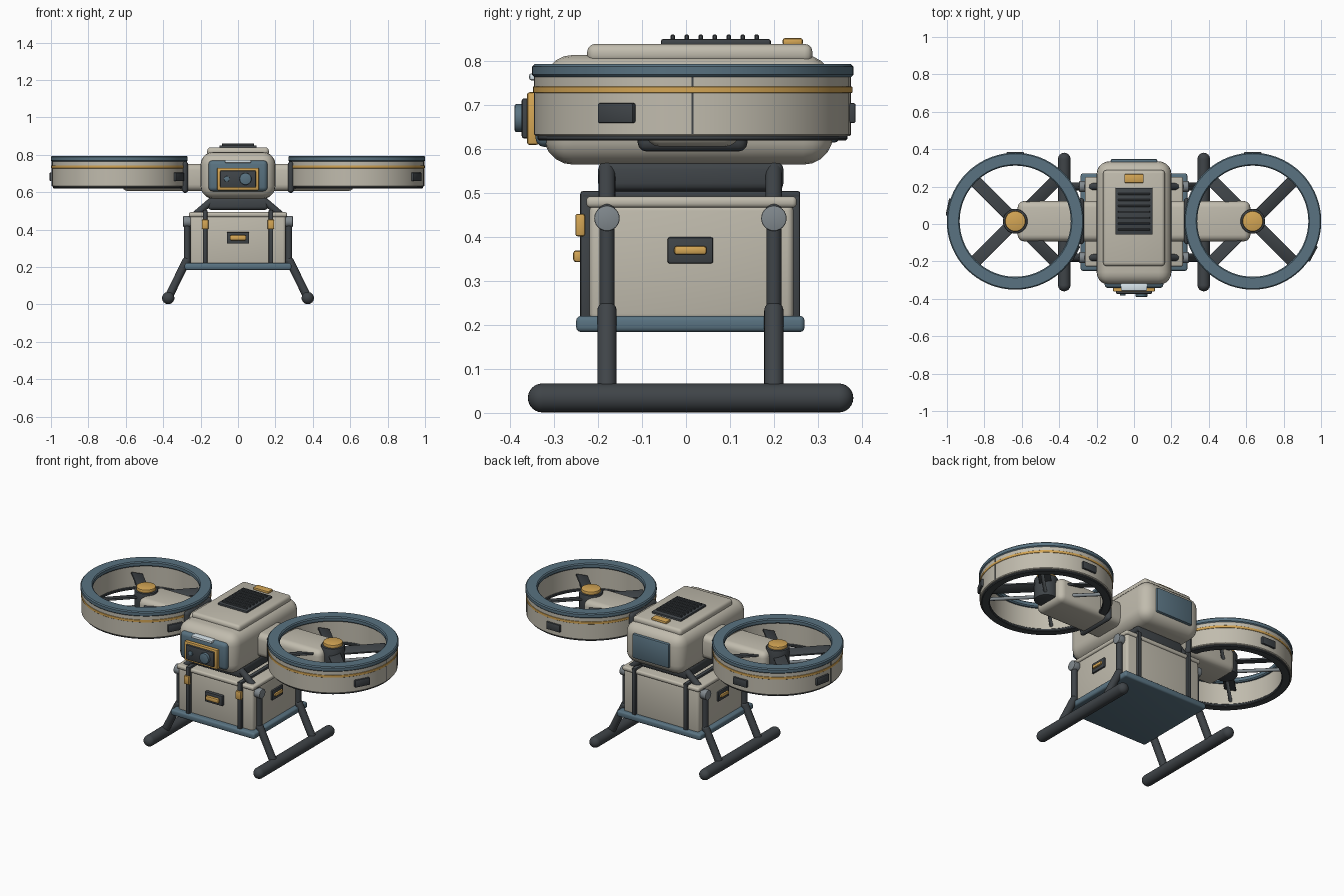
import bpy, bmesh, math
from mathutils import Vector, Matrix

if "Cube" in bpy.data.objects:
    bpy.data.objects.remove(bpy.data.objects["Cube"])

CY = 0.015  # shared centre line in y


def mat(name, c):
    m = bpy.data.materials.new(name)
    m.diffuse_color = (*c, 1)
    m.use_nodes = True
    m.node_tree.nodes["Principled BSDF"].inputs["Base Color"].default_value = m.diffuse_color
    return m


SHELL = mat("shell", (0.53, 0.50, 0.42))
BLUE = mat("blue_trim", (0.10, 0.17, 0.22))
DARK = mat("dark", (0.05, 0.058, 0.065))
GOLD = mat("amber", (0.66, 0.38, 0.09))
STEEL = mat("steel", (0.22, 0.25, 0.27))
LIGHT = mat("light", (0.7, 0.8, 0.85))


def finish(name, bm, m):
    bmesh.ops.recalc_face_normals(bm, faces=bm.faces)
    me = bpy.data.meshes.new(name)
    bm.to_mesh(me)
    bm.free()
    ob = bpy.data.objects.new(name, me)
    bpy.context.collection.objects.link(ob)
    me.materials.append(m)
    bpy.context.view_layer.objects.active = ob
    ob.select_set(True)
    bpy.ops.object.shade_smooth_by_angle(angle=math.radians(35))
    ob.select_set(False)
    return ob


def box(name, x, y, z, m, bevel=0.005, seg=2, xf=None):
    """Bevelled box from (min, max) pairs."""
    bm = bmesh.new()
    bmesh.ops.create_cube(bm, size=1)
    for v in bm.verts:
        v.co = Vector([(a + b) / 2 + c * (b - a) for (a, b), c in zip((x, y, z), v.co)])
    if bevel:
        bmesh.ops.bevel(bm, geom=bm.edges[:], offset=bevel, segments=seg, profile=0.5, affect='EDGES')
    if xf:
        bm.transform(xf)
    return finish(name, bm, m)


def mbox(name, x, y, z, m, s, **k):
    """Box mirrored to side s."""
    return box(name, sorted((s * x[0], s * x[1])), y, z, m, **k)


def rod(name, p, q, r, m, n=20, ball=False, bevel=0.0):
    p, q = Vector(p), Vector(q)
    d = q - p
    bm = bmesh.new()
    bmesh.ops.create_cone(bm, cap_ends=True, segments=n, radius1=r, radius2=r, depth=d.length)
    if bevel:
        rim = [e for e in bm.edges if abs(e.verts[0].co.z - e.verts[1].co.z) < 1e-6]
        bmesh.ops.bevel(bm, geom=rim, offset=bevel, segments=2, profile=0.5, affect='EDGES')
    bm.transform(Matrix.Translation((p + q) / 2) @ d.to_track_quat('Z', 'Y').to_matrix().to_4x4())
    if ball:
        for c in (p, q):
            bmesh.ops.create_uvsphere(bm, u_segments=n, v_segments=12, radius=r, matrix=Matrix.Translation(c))
    return finish(name, bm, m)


def ring(name, c, r0, r1, z0, z1, m, b=0.004, n=72):
    """Lathed ring with chamfered rectangular section."""
    prof = [(r0 + b, z0), (r1 - b, z0), (r1, z0 + b), (r1, z1 - b),
            (r1 - b, z1), (r0 + b, z1), (r0, z1 - b), (r0, z0 + b)]
    bm = bmesh.new()
    loops = []
    for i in range(n):
        a = 2 * math.pi * i / n
        loops.append([bm.verts.new((c[0] + r * math.cos(a), c[1] + r * math.sin(a), z)) for r, z in prof])
    for i in range(n):
        A, B = loops[i], loops[(i + 1) % n]
        for j in range(8):
            k = (j + 1) % 8
            bm.faces.new((A[j], A[k], B[k], B[j]))
    return finish(name, bm, m)


# fuselage, roof hatch, vent and label
box("fuselage", (-0.2, 0.2), (-0.325, 0.335), (0.565, 0.815), SHELL, bevel=0.068, seg=5)
box("roof_hatch", (-0.165, 0.165), (-0.225, 0.288), (0.795, 0.84), SHELL, bevel=0.018, seg=3)
box("vent_plate", (-0.1, 0.1), (-0.057, 0.193), (0.835, 0.851), DARK)
for i in range(7):
    y = -0.03 + i * 0.0318
    box("vent_slat", (-0.085, 0.085), (y - 0.005, y + 0.005), (0.848, 0.861), DARK, bevel=0.002, seg=1)
box("roof_label", (-0.052, 0.052), (0.22, 0.266), (0.836, 0.853), GOLD)

# nose with camera, rear panel
box("nose_bezel", (-0.158, 0.158), (-0.343, -0.285), (0.605, 0.77), BLUE, bevel=0.022, seg=3)
box("camera_frame", (-0.112, 0.112), (-0.362, -0.335), (0.61, 0.73), GOLD, bevel=0.006)
box("camera_face", (-0.095, 0.095), (-0.374, -0.345), (0.625, 0.716), DARK)
rod("main_lens", (0.04, -0.35, 0.671), (0.04, -0.39, 0.671), 0.032, BLUE, 28, bevel=0.004)
rod("small_lens", (-0.06, -0.35, 0.671), (-0.06, -0.382, 0.671), 0.015, BLUE, bevel=0.003)
box("nose_light", (-0.07, 0.07), (-0.357, -0.31), (0.757, 0.773), LIGHT)
box("rear_panel", (-0.125, 0.125), (0.31, 0.348), (0.615, 0.765), BLUE, bevel=0.01)

# ducted rotors
for s in (-1, 1):
    c = Vector((s * 0.635, CY, 0))
    ring("duct_wall", c, 0.312, 0.361, 0.63, 0.77, SHELL)
    ring("duct_lip", c, 0.297, 0.366, 0.764, 0.794, BLUE, b=0.006)
    ring("duct_stripe", c, 0.35, 0.3635, 0.728, 0.743, GOLD, b=0.001)
    ring("duct_base", c, 0.306, 0.353, 0.62, 0.637, DARK)
    for a in (-28.5, 90, 168):
        xf = Matrix.Translation(c) @ Matrix.Rotation(math.radians(a), 4, 'Z')
        box("duct_pad", (0.345, 0.371), (-0.046, 0.046), (0.66, 0.705), DARK, bevel=0.004, xf=xf)
    mbox("duct_seam", (0.994, 0.998), (CY - 0.002, CY + 0.002), (0.635, 0.765), DARK, s, bevel=0)
    # arm and collar
    mbox("rotor_arm", (0.15, 0.622), (CY - 0.108, CY + 0.108), (0.606, 0.752), SHELL, s, bevel=0.035, seg=4)
    mbox("arm_collar", (0.266, 0.3), (CY - 0.125, CY + 0.125), (0.595, 0.765), DARK, s, bevel=0.02, seg=3)
    # hub, blades and stays
    rod("rotor_hub", c + Vector((0, 0, 0.635)), c + Vector((0, 0, 0.765)), 0.066, DARK, 28, bevel=0.006)
    rod("hub_cap", c + Vector((0, 0, 0.76)), c + Vector((0, 0, 0.784)), 0.055, GOLD, 28, bevel=0.006)
    for k in range(4):
        a = math.radians(45 + 90 * k)
        u = Vector((math.cos(a), math.sin(a), 0))
        xf = (Matrix.Translation(c + Vector((0, 0, 0.722))) @ Matrix.Rotation(a, 4, 'Z')
              @ Matrix.Rotation(math.radians(14), 4, 'X'))
        box("rotor_blade", (0.04, 0.3), (-0.034, 0.034), (-0.006, 0.006), DARK, bevel=0.004, xf=xf)
        rod("duct_stay", c + u * 0.04 + Vector((0, 0, 0.66)), c + u * 0.33 + Vector((0, 0, 0.66)), 0.01, STEEL, 12)

# saddle between body and cargo
box("saddle", (-0.16, 0.16), (-0.2, 0.222), (0.505, 0.572), DARK, bevel=0.018, seg=3)

# cargo box, lid and tray
box("cargo_box", (-0.255, 0.255), (-0.22, 0.245), (0.21, 0.475), SHELL, bevel=0.015, seg=3)
box("cargo_lid", (-0.262, 0.262), (-0.227, 0.252), (0.467, 0.493), SHELL, bevel=0.01, seg=3)
box("cargo_tray", (-0.285, 0.285), (-0.25, 0.27), (0.184, 0.221), BLUE, bevel=0.011, seg=3)
for s in (-1, 1):
    x = (0.163, 0.188)
    mbox("strap_top", x, (-0.24, 0.26), (0.488, 0.505), DARK, s)
    mbox("strap_front", x, (-0.241, -0.215), (0.205, 0.503), DARK, s)
    mbox("strap_rear", x, (0.238, 0.26), (0.205, 0.503), DARK, s)
    mbox("strap_buckle", (0.158, 0.193), (-0.252, -0.23), (0.402, 0.453), GOLD, s)
    # side handle
    mbox("side_plate", (0.25, 0.265), (-0.042, 0.062), (0.34, 0.4), DARK, s)
    mbox("side_handle", (0.26, 0.276), (-0.027, 0.047), (0.36, 0.38), GOLD, s, bevel=0.006)
box("front_plate", (-0.06, 0.06), (-0.24, -0.215), (0.325, 0.387), DARK)
box("front_handle", (-0.044, 0.044), (-0.257, -0.235), (0.343, 0.37), GOLD, bevel=0.007)

# landing gear
for s in (-1, 1):
    for y in (-0.18, 0.2):
        rod("hanger", (s * 0.14, y, 0.555), (s * 0.268, y, 0.445), 0.019, DARK, ball=True)
        rod("side_post", (s * 0.272, y, 0.46), (s * 0.272, y, 0.22), 0.017, DARK)
        rod("pivot_cap", (s * 0.25, y, 0.443), (s * 0.293, y, 0.443), 0.029, STEEL, 24, bevel=0.003)
        rod("skid_leg", (s * 0.276, y, 0.232), (s * 0.373, y, 0.036), 0.022, DARK, ball=True)
    rod("skid", (s * 0.373, -0.327, 0.034), (s * 0.373, 0.348, 0.034), 0.033, DARK, 24, ball=True)
